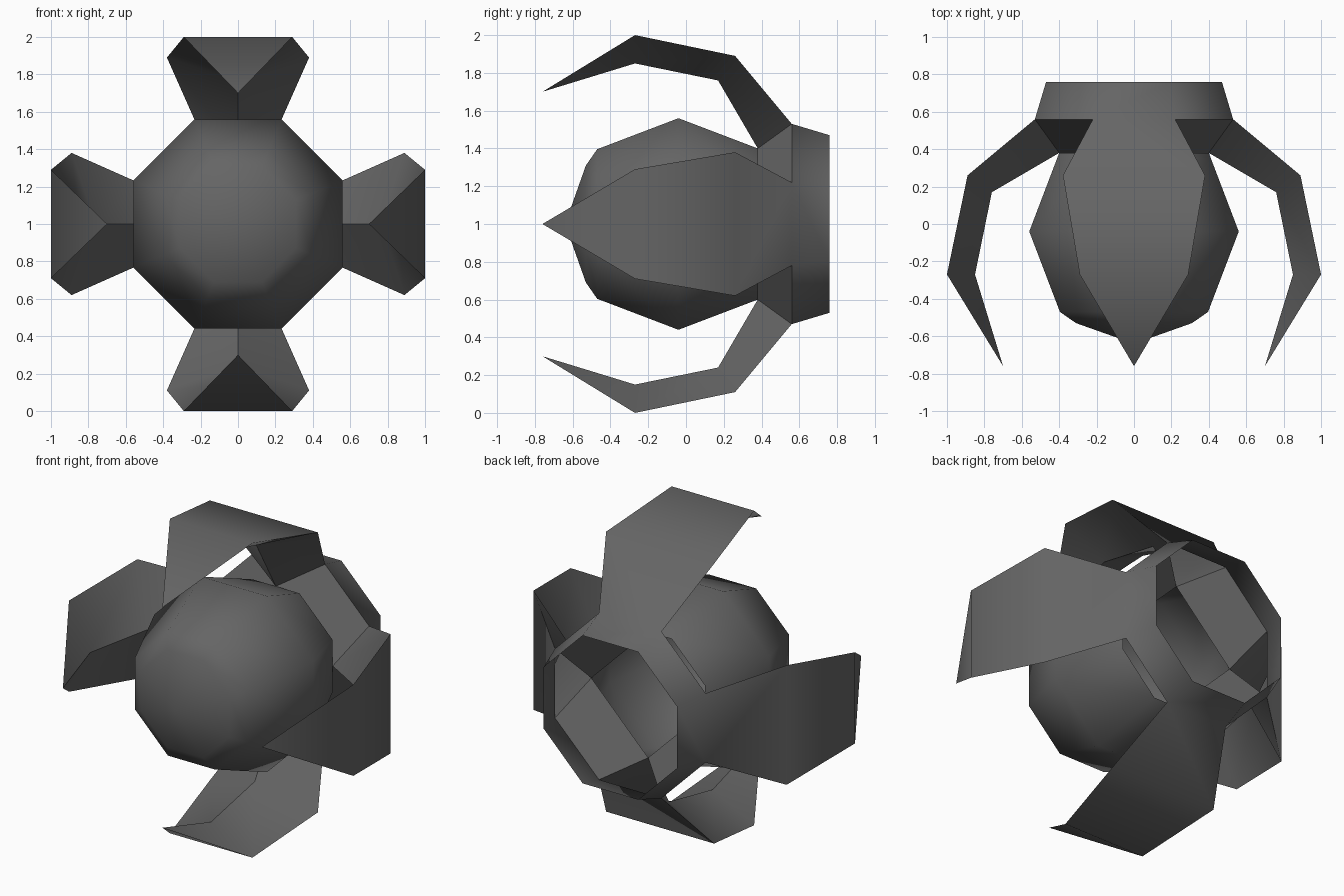
import bpy, bmesh, math
from mathutils import Vector, Matrix

if "Cube" in bpy.data.objects:
    bpy.data.objects.remove(bpy.data.objects["Cube"])

grey = bpy.data.materials.new("dark grey metal")
grey.diffuse_color = (0.13, 0.13, 0.13, 1)
grey.use_nodes = True
grey.node_tree.nodes["Principled BSDF"].inputs["Base Color"].default_value = grey.diffuse_color
CENTRE = Vector((0, 0, 1))          # everything is arranged around the y axis at z = 1


def finish(name, bm, angle):
    """Weld, orient outward, shade and move up to z = 1."""
    bmesh.ops.remove_doubles(bm, verts=bm.verts, dist=0.0005)
    bmesh.ops.recalc_face_normals(bm, faces=bm.faces)
    bm.faces.ensure_lookup_table()
    top = max(bm.faces, key=lambda f: f.calc_center_median().z)
    if top.normal.z < 0:
        bmesh.ops.reverse_faces(bm, faces=bm.faces)
    bmesh.ops.translate(bm, verts=bm.verts, vec=CENTRE)
    me = bpy.data.meshes.new(name)
    bm.to_mesh(me)
    bm.free()
    me.materials.append(grey)
    ob = bpy.data.objects.new(name, me)
    bpy.context.collection.objects.link(ob)
    bpy.context.view_layer.objects.active = ob
    ob.select_set(True)
    bpy.ops.object.shade_smooth_by_angle(angle=math.radians(angle))
    ob.select_set(False)


def quad(bm, pts):
    bm.faces.new([bm.verts.new(p) for p in pts])


# Eight-sided ball, open at the back; profile of (y, flat-to-centre radius)
bm = bmesh.new()
profile = [(0.38, 0.40), (-0.04, 0.56), (-0.47, 0.396), (-0.53, 0.31)]
rings = []
for y, r in profile:
    R = r / math.cos(math.pi / 8)
    rings.append([bm.verts.new((R * math.cos(a), y, R * math.sin(a)))
                  for a in [math.pi / 8 + k * math.pi / 4 for k in range(8)]])
for a, b in zip(rings, rings[1:]):
    for k in range(8):
        j = (k + 1) % 8
        bm.faces.new((a[k], a[j], b[j], b[k]))
pole = bm.verts.new((0, -0.64, 0))
for k in range(8):
    bm.faces.new((rings[-1][k], rings[-1][(k + 1) % 8], pole))
finish("faceted_ball", bm, 60)

# Collar and four claws: one quarter is built and turned four times.
# Claw section is a triangle: a wide outer panel and an inner ridge.
outer = [(0.56, 0.53, 0.22), (0.26, 0.89, 0.38), (-0.27, 1.0, 0.29)]   # y, radius, half width
ridge = [(0.38, 0.40), (0.17, 0.76), (-0.27, 0.85)]                    # y, radius
tip = (0, -0.76, 0.70)
bm = bmesh.new()
for q in range(4):
    turn = Matrix.Rotation(q * math.pi / 2, 3, 'Y')

    def add(*pts):
        quad(bm, [turn @ Vector(p) for p in pts])

    left = [(-w, y, r) for y, r, w in outer]
    right = [(w, y, r) for y, r, w in outer]
    inner = [(0, y, r) for y, r in ridge]
    for i in range(2):
        add(left[i], right[i], right[i + 1], left[i + 1])
        add(right[i], inner[i], inner[i + 1], right[i + 1])
        add(inner[i], left[i], left[i + 1], inner[i + 1])
    add(left[2], right[2], tip)
    add(right[2], inner[2], tip)
    add(inner[2], left[2], tip)
    # collar: one straight and one diagonal side
    a, b = (-0.22, 0.56, 0.53), (0.22, 0.56, 0.53)
    c, d = (-0.195, 0.76, 0.47), (0.195, 0.76, 0.47)
    e, f = (0.53, 0.56, 0.22), (0.47, 0.76, 0.195)
    add(a, b, d, c)
    add(b, e, f, d)
    # sloped plate between neighbouring claws
    add(b, e, (0.40, 0.38, 0), (0, 0.38, 0.40))
finish("collar_with_four_claws", bm, 47)
